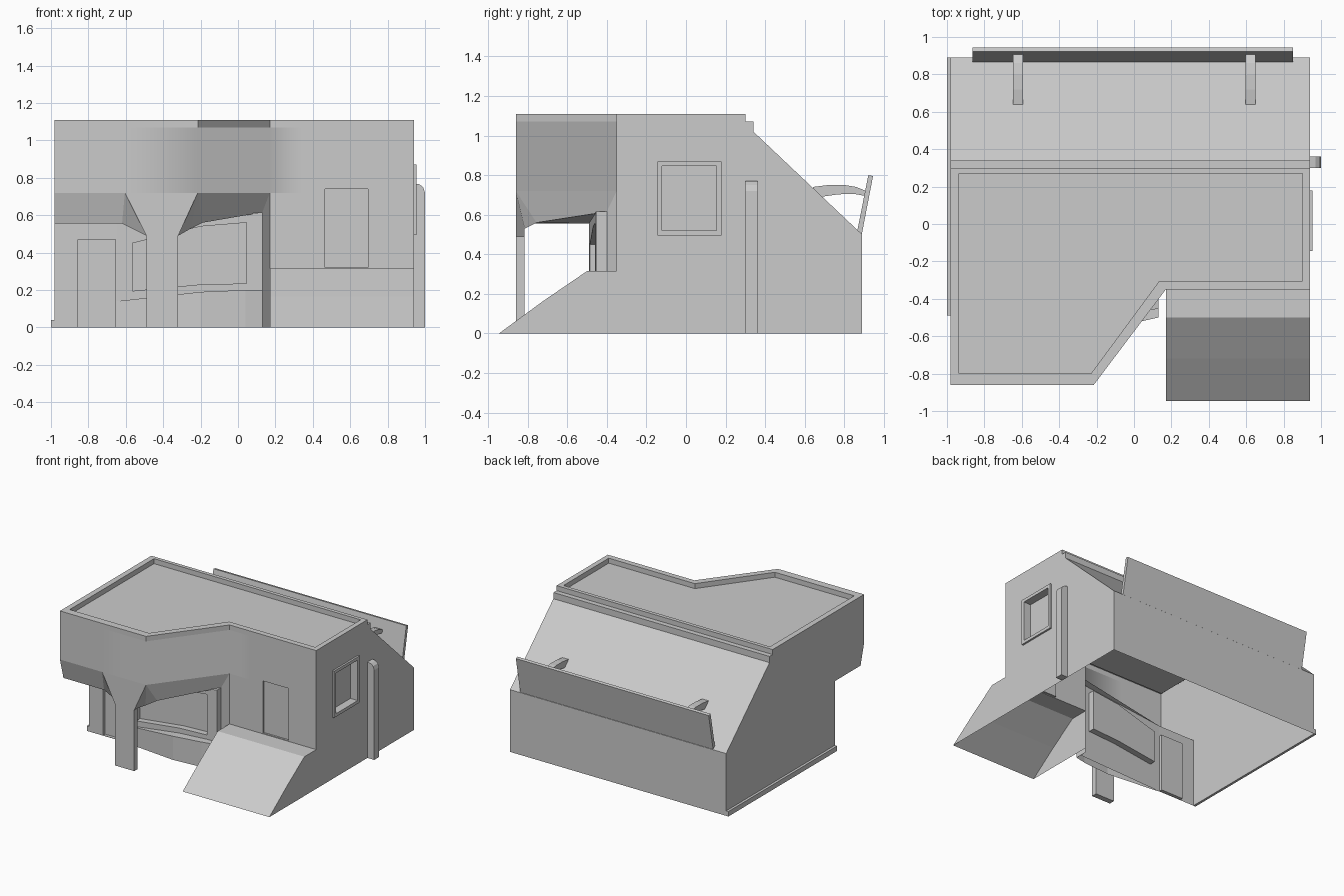
import bpy, bmesh, math
from mathutils import Vector as V
from mathutils.geometry import tessellate_polygon

if "Cube" in bpy.data.objects:
    bpy.data.objects.remove(bpy.data.objects["Cube"])

INSIDE = V((0, 0.1, 0.5))
L, R = -0.98, 0.94          # left and right wall planes


def build(name, verts, faces, orient=True):
    bm = bmesh.new()
    vs = [bm.verts.new(v) for v in verts]
    for f in faces:
        bm.faces.new([vs[i] for i in f])
    bmesh.ops.remove_doubles(bm, verts=bm.verts, dist=1e-5)
    bmesh.ops.recalc_face_normals(bm, faces=bm.faces)
    bm.normal_update()
    # open sheets face away from the building's middle
    if orient and sum(f.calc_area() * f.normal.dot(f.calc_center_median() - INSIDE) for f in bm.faces) < 0:
        bmesh.ops.reverse_faces(bm, faces=bm.faces)
    me = bpy.data.meshes.new(name)
    bm.to_mesh(me)
    bm.free()
    ob = bpy.data.objects.new(name, me)
    bpy.context.collection.objects.link(ob)
    return ob


def strip(name, a, b, closed=False):
    n = len(a)
    m = n if closed else n - 1
    return build(name, a + b, [(i, (i + 1) % n, n + (i + 1) % n, n + i) for i in range(m)])


def panel(name, outer, hole=(), inset=None):
    """Flat sheet, optionally with a hole and a recessed pane behind it."""
    outer, hole = [V(p) for p in outer], [V(p) for p in hole]
    loops = [outer, hole] if hole else [outer]
    verts = outer + hole
    faces = [tuple(t) for t in tessellate_polygon(loops)]
    if inset:
        n, h = len(outer), len(hole)
        verts += [p + V(inset) for p in hole]
        faces += [(n + i, n + (i + 1) % h, n + h + (i + 1) % h, n + h + i) for i in range(h)]
        faces.append(tuple(range(n + h, n + 2 * h)))
    return build(name, verts, faces)


def prism(name, pts, off):
    n = len(pts)
    verts = [V(p) for p in pts] + [V(p) + V(off) for p in pts]
    faces = [tuple(range(n)), tuple(range(n, 2 * n))]
    faces += [(i, (i + 1) % n, n + (i + 1) % n, n + i) for i in range(n)]
    return build(name, verts, faces, False)


def yz(x, pts):
    return [(x, y, z) for y, z in pts]


def xz(y, pts):
    return [(x, y, z) for x, z in pts]


def rect(a0, a1, b0, b1):
    return [(a0, b0), (a1, b0), (a1, b1), (a0, b1)]


def at_z(z, pts):
    return [(x, y, z) for x, y in pts]


# side walls, back and entrance ramp from shared profiles
back = [(0.30, 1.11), (0.30, 1.07), (0.34, 1.07), (0.34, 1.02), (0.89, 0.5), (0.89, 0)]
ramp = [(-0.945, 0), (-0.72, 0.165), (-0.5, 0.315), (-0.35, 0.315)]
pane = rect(-0.12, 0.155, 0.52, 0.845)
panel("right_wall", yz(R, ramp + [(-0.35, 1.11)] + back), yz(R, pane))
panel("left_wall", yz(L, [(-0.49, 0), (-0.49, 0.555), (-0.815, 0.555), (-0.86, 0.72), (-0.86, 1.11)] + back))
strip("back_roof_and_wall", yz(L, back), yz(R, back))
strip("ramp", yz(0.17, ramp), yz(R, ramp))
panel("ramp_side", yz(0.17, ramp + [(-0.35, 0)]))

# flat roof with parapet
plan = [(L, -0.86), (-0.215, -0.86), (0.17, -0.35), (R, -0.35), (R, 0.30), (L, 0.30)]
inner = [(-0.935, -0.80), (-0.23, -0.80), (0.135, -0.305), (0.90, -0.305), (0.90, 0.27), (-0.935, 0.27)]
strip("parapet_top", at_z(1.11, plan), at_z(1.11, inner), True)
ob = strip("parapet_inside", at_z(1.11, inner), at_z(1.07, inner), True)
ob.data.flip_normals()
panel("roof_deck", at_z(1.07, inner))
strip("parapet_front", at_z(1.11, plan[:4]), at_z(1.07, plan[:4]))

# upper front wall, softly shaded round the diagonal
band = [(L, -0.86), (-0.6, -0.86), (-0.215, -0.86), (0.17, -0.35), (0.35, -0.35)]
ob = strip("upper_front_wall", at_z(1.07, band), at_z(0.72, band))
bpy.context.view_layer.objects.active = ob
ob.select_set(True)
bpy.ops.object.shade_smooth_by_angle(angle=math.radians(65))
ob.select_set(False)

# front wall above the ramp with door
panel("ramp_front_wall", xz(-0.35, rect(0.35, R, 0.315, 1.07)),
      xz(-0.35, rect(0.465, 0.695, 0.32, 0.74)), (0, 0.015, 0))
panel("ramp_wall_side", xz(-0.35, rect(0.17, 0.35, 0.315, 0.72)))

# overhang: sloped edges, support column and soffit
b0, b1, b2 = (-0.25, -0.815, 0.53), (-0.19, -0.755, 0.56), (0.13, -0.40, 0.615)
panel("overhang_left_slope", [(L, -0.86, 0.72), (-0.605, -0.86, 0.72), (-0.62, -0.815, 0.555), (L, -0.815, 0.555)])
build("overhang_diagonal_slope",
      [(-0.215, -0.86, 0.72), (0.17, -0.35, 0.72), b2, b1, b0, (-0.32, -0.815, 0.49), (-0.32, -0.86, 0.49)],
      [(0, 1, 2, 3), (0, 3, 4), (0, 4, 5, 6)])
column = [(-0.605, 0.72), (-0.49, 0.49), (-0.49, 0), (-0.32, 0), (-0.32, 0.49), (-0.215, 0.72)]
column_back = [(-0.62, 0.555), (-0.49, 0.49), (-0.49, 0), (-0.32, 0), (-0.32, 0.49), (-0.25, 0.53)]
panel("column_front", xz(-0.86, column))
panel("column_back", xz(-0.815, column_back))
strip("column_sides", xz(-0.86, column[:5]), xz(-0.815, column_back[:5]))
build("soffit", [(L, -0.815, 0.555), (-0.62, -0.815, 0.555), b0, b1, b2,
                 (0.13, -0.455, 0.615), (-0.65, -0.49, 0.555), (L, -0.49, 0.555)],
      [(0, 1, 6, 7), (1, 2, 3, 6), (3, 4, 5, 6)])

# recessed ground floor: door wall, shop window and end walls
panel("door_wall", xz(-0.49, rect(L, -0.65, 0, 0.555)),
      xz(-0.49, rect(-0.855, -0.655, 0.003, 0.47)), (0, 0.025, 0))


def facade(pts):
    return [(x, -0.49 + (x + 0.65) * 0.035 / 0.78, z) for x, z in pts]


panel("window_wall", facade([(-0.65, 0), (0.13, 0), (0.13, 0.615), (-0.65, 0.555)]),
      facade([(-0.565, 0.195), (-0.2, 0.23), (0.045, 0.235), (0.045, 0.56), (-0.2, 0.54), (-0.565, 0.45)]),
      (0, 0.05, 0))
panel("window_wall_end", yz(0.13, rect(-0.455, -0.40, 0, 0.615)))
panel("diagonal_end_wall", [(0.13, -0.40, 0), (0.17, -0.35, 0), (0.17, -0.35, 0.72), (0.13, -0.40, 0.615)])

# low counter under the window
front = [(-0.65, -0.495, 0.14), (-0.2, -0.54, 0.19), (0.04, -0.52, 0.2), (0.13, -0.50, 0.2)]
strip("counter_front", front, [(x, y, 0) for x, y, z in front])
strip("counter_top", front, facade([(x, z) for x, y, z in front]))
panel("counter_end", yz(0.13, rect(-0.50, -0.40, 0, 0.2)))

# right window frame
frame = rect(-0.145, 0.18, 0.495, 0.87)
panel("window_frame", yz(0.955, frame), yz(0.955, pane), (-0.065, 0, 0))
strip("window_frame_edge", yz(0.955, frame), yz(R, frame), True)

# round-topped pilaster on the right, plinth on the left
prism("pilaster", xz(0.30, [(R, 0), (1, 0), (1, 0.72), (0.99, 0.75), (0.97, 0.765), (R, 0.77)]), (0, 0.062, 0))
prism("left_plinth", yz(-1, rect(-0.49, 0.89, 0, 0.04)), (0.02, 0, 0))

# tilted back board on two curved arms
prism("back_board", yz(-0.863, [(0.865, 0.515), (0.888, 0.5), (0.945, 0.795), (0.921, 0.80)]), (1.713, 0, 0))
arm = [(0.64, 0.74), (0.72, 0.75), (0.80, 0.75), (0.86, 0.74), (0.91, 0.72),
       (0.905, 0.695), (0.85, 0.705), (0.77, 0.703), (0.68, 0.69)]
for side, x in (("left", -0.648), ("right", 0.595)):
    prism(side + "_board_arm", yz(x, arm), (0.055, 0, 0))
